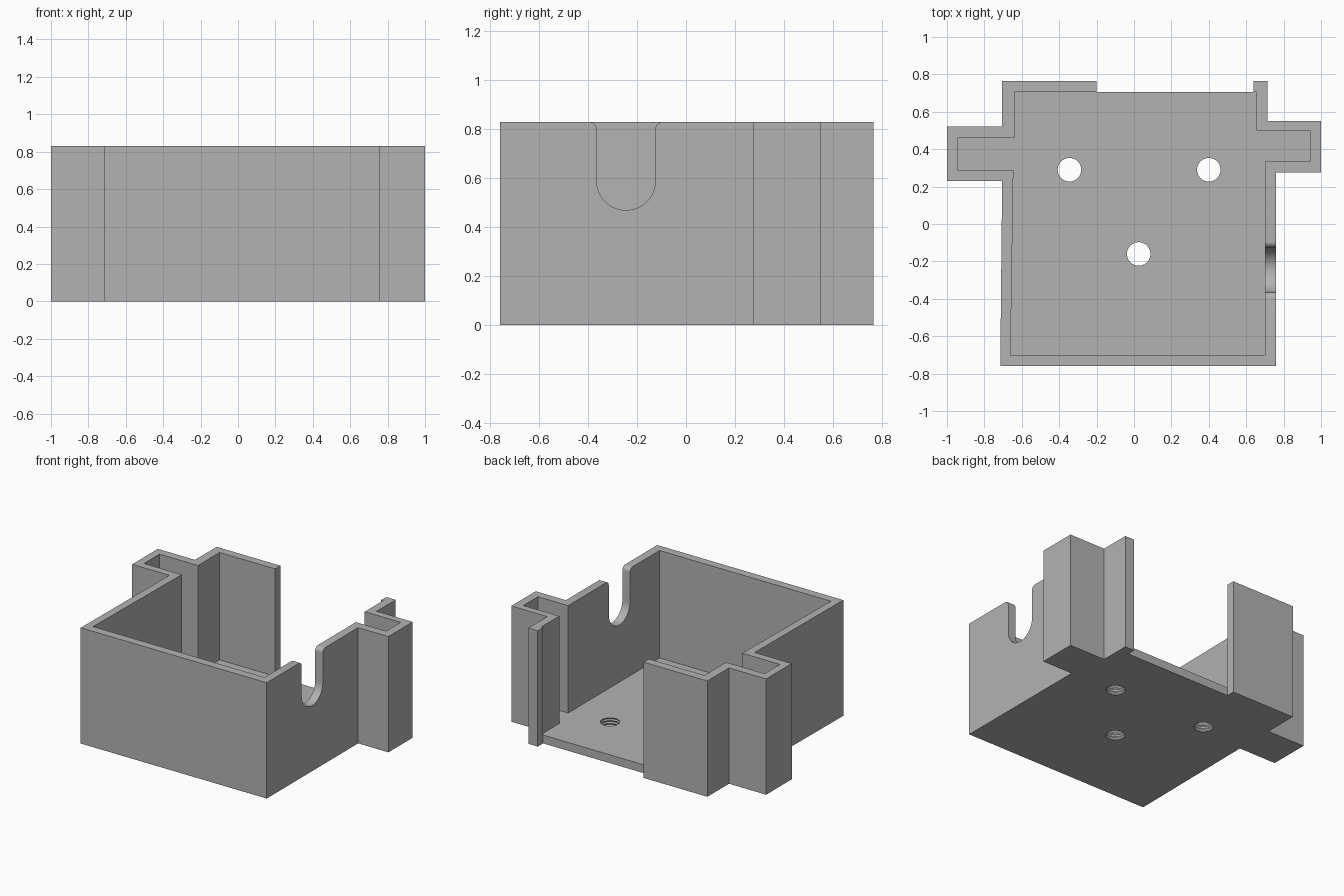
import bpy, bmesh, math

if "Cube" in bpy.data.objects:
    bpy.data.objects.remove(bpy.data.objects["Cube"], do_unlink=True)

HEIGHT, FLOOR = 0.83, 0.06

grey = bpy.data.materials.new("plain grey")
grey.use_nodes = True
COLOUR = (0.45, 0.45, 0.45, 1)
grey.diffuse_color = COLOUR
grey.node_tree.nodes["Principled BSDF"].inputs["Base Color"].default_value = COLOUR


def prism(name, points, start, depth):
    """Solid made by sweeping a closed 3D outline along a vector."""
    bm = bmesh.new()
    face = bm.faces.new([bm.verts.new(p) for p in points])
    swept = bmesh.ops.extrude_face_region(bm, geom=[face])
    moved = [v for v in swept["geom"] if isinstance(v, bmesh.types.BMVert)]
    bmesh.ops.translate(bm, verts=moved, vec=depth)
    bmesh.ops.translate(bm, verts=bm.verts, vec=start)
    bmesh.ops.recalc_face_normals(bm, faces=bm.faces)
    return finish(name, bm)


def finish(name, bm):
    mesh = bpy.data.meshes.new(name)
    bm.to_mesh(mesh)
    bm.free()
    mesh.materials.append(grey)
    obj = bpy.data.objects.new(name, mesh)
    bpy.context.collection.objects.link(obj)
    return obj


def upright(name, outline, z, height):
    return prism(name, [(x, y, 0) for x, y in outline], (0, 0, z), (0, 0, height))


def arc(cy, cz, r, a0, a1, steps):
    angles = [math.radians(a0 + (a1 - a0) * i / steps) for i in range(steps + 1)]
    return [(0, cy + r * math.cos(a), cz + r * math.sin(a)) for a in angles]


def screw_cutter(x, y):
    """Ridged round cutter for a threaded hole."""
    bm = bmesh.new()
    rings, sides = 9, 40
    loops = []
    for i in range(rings):
        r = 0.068 if i % 2 == 0 else 0.063
        z = -0.01 + (FLOOR + 0.02) * i / (rings - 1)
        loops.append([bm.verts.new((x + r * math.cos(math.tau * k / sides),
                                    y + r * math.sin(math.tau * k / sides), z))
                      for k in range(sides)])
    for low, high in zip(loops, loops[1:]):
        for k in range(sides):
            n = (k + 1) % sides
            bm.faces.new((low[k], low[n], high[n], high[k]))
    bm.faces.new(loops[0])
    bm.faces.new(loops[-1])
    bmesh.ops.recalc_face_normals(bm, faces=bm.faces)
    return finish("screw_hole_cutter", bm)


# Outer body with a side pocket on each flank
body = upright("open_box", [
    (-0.715, -0.76), (0.76, -0.76), (0.76, 0.275), (1, 0.275), (1, 0.55),
    (0.715, 0.55), (0.715, 0.765), (-0.705, 0.765), (-0.705, 0.52),
    (-1, 0.52), (-1, 0.23), (-0.705, 0.23)], 0, HEIGHT)

# Inner cavity, running out through the back opening
cavity = upright("cavity_cutter", [
    (-0.66, -0.7), (0.7, -0.7), (0.7, 0.335), (0.94, 0.335), (0.94, 0.5),
    (0.655, 0.5), (0.655, 0.705), (0.64, 0.705), (0.64, 0.9), (-0.2, 0.9),
    (-0.2, 0.705), (-0.64, 0.705), (-0.64, 0.46), (-0.945, 0.46),
    (-0.945, 0.285), (-0.645, 0.285)], FLOOR, HEIGHT)

# Floor step at the back opening
step = upright("back_step_cutter", [
    (-0.2, 0.705), (0.64, 0.705), (0.64, 0.9), (-0.2, 0.9)], -0.1, HEIGHT + 0.3)

# Cable slot with a round bottom and rounded lips
CY, R, LIP = -0.245, 0.12, 0.03
slot_outline = (arc(CY, 0.59, R, 180, 360, 28)
                + arc(CY + R + LIP, HEIGHT - LIP, LIP, 180, 90, 6)
                + [(0, CY + R + LIP, HEIGHT + 0.1), (0, CY - R - LIP, HEIGHT + 0.1)]
                + arc(CY - R - LIP, HEIGHT - LIP, LIP, 90, 0, 6))
slot = prism("cable_slot_cutter", slot_outline, (0.6, 0, 0), (0.3, 0, 0))

cutters = [cavity, step, slot]
cutters += [screw_cutter(x, y) for x, y in ((-0.345, 0.29), (0.4, 0.29), (0.025, -0.16))]

for cutter in cutters:
    mod = body.modifiers.new(cutter.name, "BOOLEAN")
    mod.operation = "DIFFERENCE"
    mod.solver = "EXACT"
    mod.object = cutter

# Apply the cuts and discard the cutters
bpy.context.view_layer.objects.active = body
body.select_set(True)
for mod in list(body.modifiers):
    bpy.ops.object.modifier_apply(modifier=mod.name)
for cutter in cutters:
    bpy.data.objects.remove(cutter, do_unlink=True)
bpy.ops.object.select_all(action="DESELECT")
body.select_set(True)
bpy.ops.object.shade_smooth_by_angle(angle=math.radians(30))
